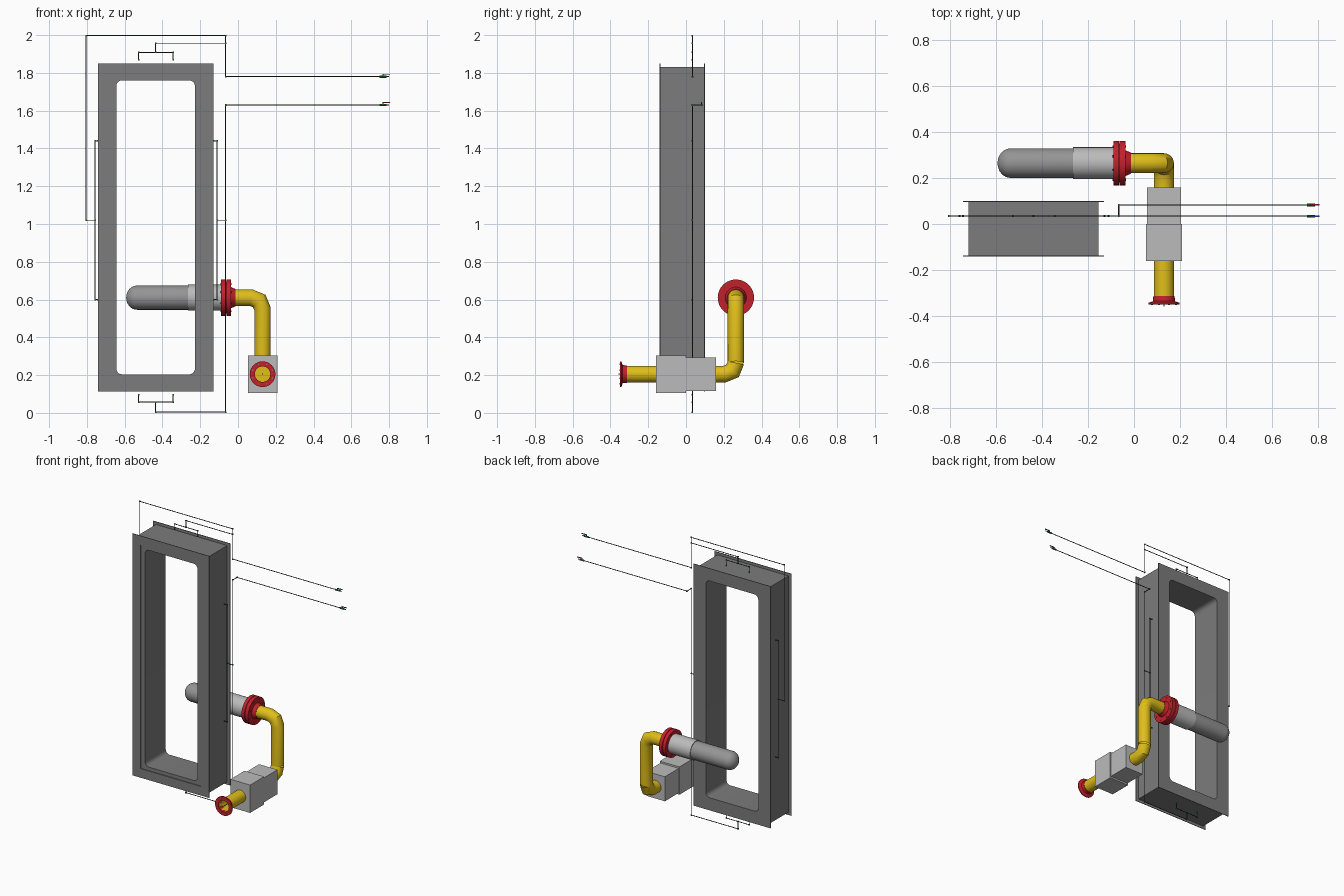
import bpy, bmesh, math
from mathutils import Vector, Matrix

if "Cube" in bpy.data.objects:
    bpy.data.objects.remove(bpy.data.objects["Cube"])


def material(name, *rgb):
    m = bpy.data.materials.new(name)
    m.diffuse_color = (*rgb, 1)
    m.use_nodes = True
    m.node_tree.nodes["Principled BSDF"].inputs["Base Color"].default_value = m.diffuse_color
    return m


YELLOW = material("yellow", 0.75, 0.52, 0.01)
RED = material("red", 0.55, 0.015, 0.025)
DARK = material("dark_grey", 0.2, 0.2, 0.2)
MID = material("mid_grey", 0.3, 0.3, 0.3)
LIGHT = material("light_grey", 0.5, 0.5, 0.5)
BLACK = material("wire_dark", 0.03, 0.04, 0.03)
GREEN = material("green", 0.02, 0.22, 0.03)
BLUE = material("blue", 0.03, 0.08, 0.5)


def finish(name, bm, mat=None, smooth=True):
    bmesh.ops.remove_doubles(bm, verts=bm.verts, dist=1e-5)
    bmesh.ops.recalc_face_normals(bm, faces=bm.faces)
    me = bpy.data.meshes.new(name)
    bm.to_mesh(me)
    bm.free()
    ob = bpy.data.objects.new(name, me)
    bpy.context.collection.objects.link(ob)
    if mat:
        me.materials.append(mat)
    if smooth:
        bpy.ops.object.select_all(action='DESELECT')
        ob.select_set(True)
        bpy.context.view_layer.objects.active = ob
        bpy.ops.object.shade_smooth_by_angle(angle=math.radians(35))
    return ob


def add_box(bm, lo, hi):
    lo, hi = Vector(lo), Vector(hi)
    m = Matrix.Translation((lo + hi) / 2) @ Matrix.Diagonal((*(hi - lo), 1))
    bmesh.ops.create_cube(bm, size=1, matrix=m)


def add_rod(bm, a, b, r, n=8):
    a, b = Vector(a), Vector(b)
    d = b - a
    m = Matrix.Translation((a + b) / 2) @ d.to_track_quat('Z', 'Y').to_matrix().to_4x4()
    bmesh.ops.create_cone(bm, cap_ends=True, segments=n, radius1=r, radius2=r,
                          depth=d.length, matrix=m)


def loft(bm, rings, closed=False):
    rings = [[bm.verts.new(p) for p in ring] for ring in rings]
    pairs = list(zip(rings, rings[1:])) + ([(rings[-1], rings[0])] if closed else [])
    for a, b in pairs:
        for i in range(len(a)):
            j = (i + 1) % len(a)
            bm.faces.new((a[i], a[j], b[j], b[i]))


def lathe(name, profile, axis, c, mat, n=32, closed=False):
    """Revolve (position, radius) pairs about an x or y axis through c."""
    rings = []
    for t, r in profile:
        ring = []
        for i in range(n):
            u = r * math.cos(2 * math.pi * i / n)
            v = r * math.sin(2 * math.pi * i / n)
            ring.append((t, c[0] + u, c[1] + v) if axis == 'x' else (c[0] + u, t, c[1] + v))
        rings.append(ring)
    bm = bmesh.new()
    loft(bm, rings, closed)
    return finish(name, bm, mat)


# Window-like frame: one closed section (half width, half height, y, corner radius)
def rounded_rect(hw, hh, y, r, k=5):
    pts = []
    for q, (sx, sz) in enumerate(((1, 1), (-1, 1), (-1, -1), (1, -1))):
        for i in range(k + 1):
            a = math.pi / 2 * (q + i / k)
            pts.append((-0.436 + sx * (hw - r) + r * math.cos(a), y,
                        0.982 + sz * (hh - r) + r * math.sin(a)))
    return pts


section = [(0.208, 0.778, -0.134, 0.03), (0.240, 0.803, -0.134, 0),
           (0.240, 0.803, -0.140, 0), (0.305, 0.868, -0.140, 0),
           (0.305, 0.868, -0.136, 0), (0.283, 0.848, -0.136, 0),
           (0.283, 0.848, 0.096, 0), (0.305, 0.868, 0.096, 0),
           (0.305, 0.868, 0.100, 0), (0.208, 0.778, 0.100, 0.03)]
bm = bmesh.new()
loft(bm, [rounded_rect(*s) for s in section], closed=True)
bmesh.ops.dissolve_degenerate(bm, dist=1e-6, edges=bm.edges)
finish("frame", bm, DARK)

# Inlet flange, pipe and pin
PX, PZ, PY, HZ = 0.13, 0.205, 0.264, 0.61
lathe("inlet_flange", [(-0.312, 0.046), (-0.335, 0.048), (-0.342, 0.068),
                       (-0.349, 0.068), (-0.349, 0.041), (-0.312, 0.041)],
      'y', (PX, PZ), RED, closed=True)
lathe("inlet_pipe", [(-0.155, 0), (-0.155, 0.044), (-0.346, 0.044),
                     (-0.346, 0.041), (-0.2, 0.041), (-0.2, 0)], 'y', (PX, PZ), YELLOW)
bm = bmesh.new()
add_rod(bm, (PX, -0.2, PZ), (PX, -0.358, PZ), 0.003)
finish("inlet_pin", bm, DARK)
bm = bmesh.new()
for i in range(8):
    a = math.pi / 4 * (i + 0.5)
    x, z = PX + 0.056 * math.cos(a), PZ + 0.056 * math.sin(a)
    add_rod(bm, (x, -0.34, z), (x, -0.351, z), 0.004)
finish("inlet_bolts", bm, DARK)

# Two housings
for name, h, hz, y0, y1 in (("front_housing", 0.078, 0.1, -0.16, 0.0),
                            ("rear_housing", 0.073, 0.088, 0.0, 0.158)):
    bm = bmesh.new()
    add_box(bm, (PX - h, y0, PZ - hz), (PX + h, y1, PZ + hz))
    finish(name, bm, LIGHT, smooth=False)

# Bent pipe with two-segment elbows
R = 0.06
k = R * (1 - math.sqrt(0.5))
path = [(PX, 0.15, PZ), (PX, PY - R, PZ), (PX, PY - k, PZ + k), (PX, PY, PZ + R),
        (PX, PY, HZ - R), (PX - k, PY, HZ - k), (PX - R, PY, HZ), (-0.03, PY, HZ)]
path = [Vector(p) for p in path]
rings = []
for i, p in enumerate(path):
    d0 = (p - path[max(i - 1, 0)]).normalized()
    d1 = (path[min(i + 1, len(path) - 1)] - p).normalized()
    t = (d0 + d1).normalized()
    side = Vector((1, 0, 0)) if i < 4 else Vector((0, 1, 0))
    up = t.cross(side).normalized()
    # both halves start their rings on the same side of the pipe
    off = 0 if i < 4 else math.pi / 2
    w = 1 / math.sqrt((1 + min(1, d0.dot(d1))) / 2) if 0 < i < len(path) - 1 else 1
    rings.append([p + 0.043 * (math.cos(2 * math.pi * j / 24 - off) * side
                               + w * math.sin(2 * math.pi * j / 24 - off) * up)
                  for j in range(24)])
bm = bmesh.new()
loft(bm, rings[:4])
# the riser and upper bend share one ring frame
riser_base = [v + Vector((0, 0, path[3].z - path[4].z)) for v in rings[4]]
loft(bm, [riser_base] + rings[4:])
finish("bent_pipe", bm, YELLOW)

# Burner: coupling, collar and round-ended tube
C = (PY, HZ)
lathe("coupling", [(-0.012, 0), (-0.012, 0.045), (-0.028, 0.052), (-0.037, 0.056),
                   (-0.037, 0.096), (-0.062, 0.096), (-0.062, 0.085), (-0.066, 0.085),
                   (-0.066, 0.096), (-0.09, 0.096), (-0.09, 0)], 'x', C, RED, 40)
bm = bmesh.new()
for i in range(8):
    a = math.pi / 4 * (i + 0.5)
    y, z = PY + 0.078 * math.cos(a), HZ + 0.078 * math.sin(a)
    add_rod(bm, (-0.093, y, z), (-0.034, y, z), 0.005)
finish("coupling_bolts", bm, RED)
lathe("burner_collar", [(-0.085, 0), (-0.085, 0.069), (-0.265, 0.069), (-0.265, 0)],
      'x', C, LIGHT)
dome = [(-0.535 - 0.057 * math.sin(a), 0.064 * math.cos(a))
        for a in (math.pi / 2 * i / 8 for i in range(9))]
lathe("burner_tube", [(-0.26, 0), (-0.26, 0.064)] + dome, 'x', C, MID)

# Thin air lines: (x, z) routes in the plane y = WY
WY, LY, XE = 0.034, 0.083, 0.8
upper = [[(XE, 1.78), (-0.066, 1.78), (-0.066, 1.997), (-0.804, 1.997), (-0.804, 1.02),
          (-0.757, 1.02)],
         [(-0.742, 1.44), (-0.757, 1.44), (-0.757, 0.6), (-0.742, 0.6)],
         [(-0.066, 1.957), (-0.436, 1.957), (-0.436, 1.909)],
         [(-0.526, 1.87), (-0.526, 1.909), (-0.344, 1.909), (-0.344, 1.87)]]
lower = [[(-0.066, 1.63), (-0.066, 0.004), (-0.436, 0.004), (-0.436, 0.057)],
         [(-0.526, 0.095), (-0.526, 0.057), (-0.344, 0.057), (-0.344, 0.095)],
         [(-0.066, 1.02), (-0.111, 1.02)],
         [(-0.128, 1.44), (-0.111, 1.44), (-0.111, 0.6), (-0.128, 0.6)]]
fittings = bmesh.new()
for name, routes in (("upper_air_line", upper), ("lower_air_line", lower)):
    bm = bmesh.new()
    for route in routes:
        pts = [(x, WY, z) for x, z in route]
        if route is lower[0]:
            pts = [(XE, LY, 1.63), (-0.066, LY, 1.63)] + pts
        for a, b in zip(pts, pts[1:]):
            add_rod(bm, a, b, 0.0025)
        for p in pts:
            if p[0] < 0.7:
                s = Vector((0.004,) * 3)
                add_box(fittings, Vector(p) - s, Vector(p) + s)
    finish(name, bm, BLACK)
finish("line_fittings", fittings, GREEN, smooth=False)

# Line valves with lever handles
for name, y, z, mat in (("upper_valve", WY, 1.78, BLUE), ("lower_valve", LY, 1.63, RED)):
    bm = bmesh.new()
    add_rod(bm, (0.75, y, z), (0.785, y, z), 0.006)
    add_rod(bm, (0.768, y, z), (0.768, y, z + 0.013), 0.003)
    finish(name + "_body", bm, GREEN)
    bm = bmesh.new()
    add_box(bm, (0.764, y - 0.003, z + 0.011), (0.805, y + 0.003, z + 0.015))
    finish(name + "_handle", bm, mat, smooth=False)
